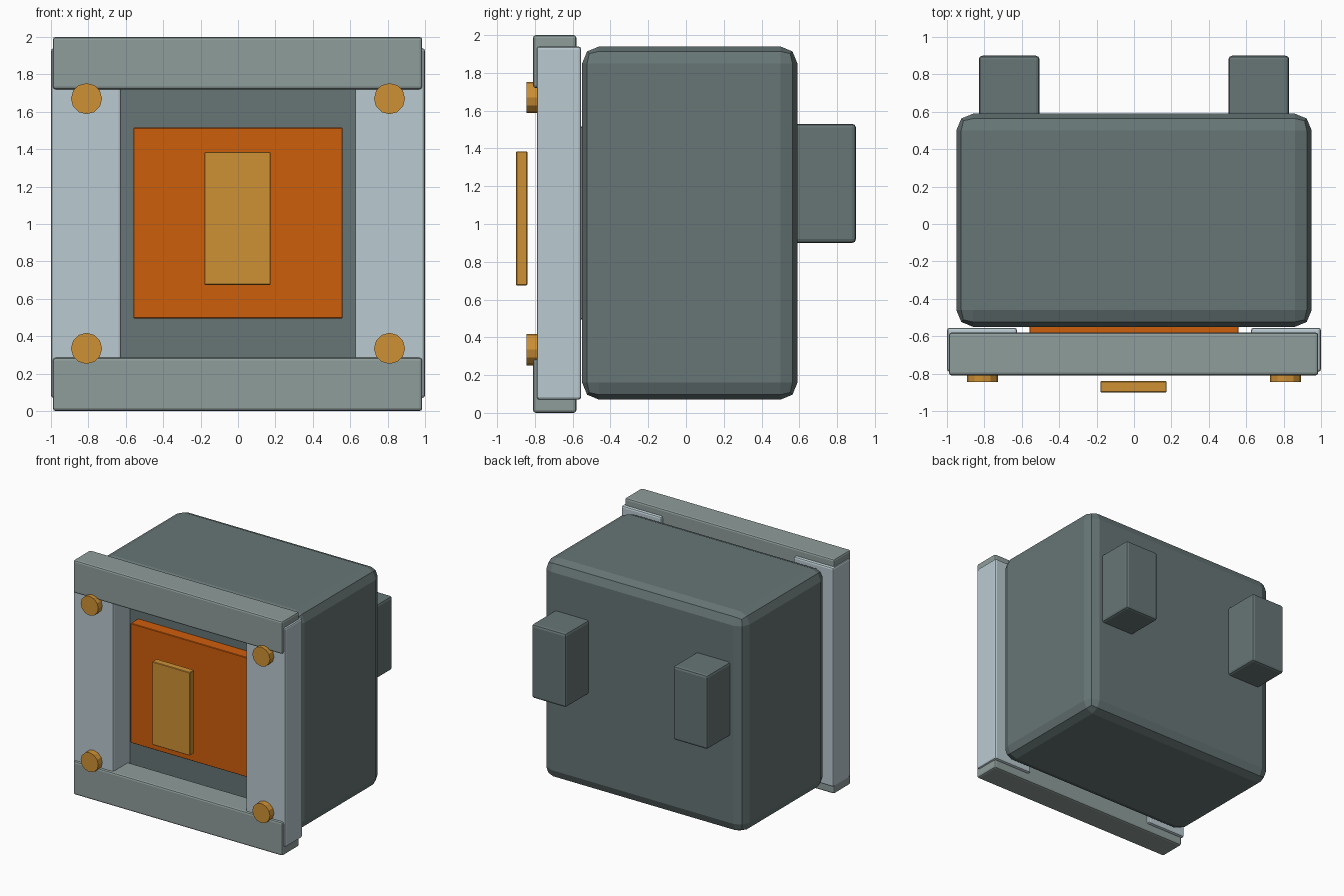
import bpy, math

if "Cube" in bpy.data.objects:
    bpy.data.objects.remove(bpy.data.objects["Cube"])


def colour(name, r, g, b):
    m = bpy.data.materials.new(name)
    lin = [((c / 255 + 0.055) / 1.055) ** 2.4 for c in (r, g, b)]
    m.diffuse_color = (*lin, 1)
    m.use_nodes = True
    m.node_tree.nodes["Principled BSDF"].inputs["Base Color"].default_value = m.diffuse_color
    return m


DARK = colour("dark grey", 103, 117, 117)
MID = colour("mid grey", 143, 157, 154)
PALE = colour("pale blue grey", 186, 202, 208)
ORANGE = colour("orange", 206, 94, 12)
GOLD = colour("gold", 206, 145, 53)


def finish(name, mat, bevel, segments=1):
    o = bpy.context.object
    o.name = name
    o.data.materials.append(mat)
    bpy.ops.object.transform_apply(location=False, rotation=True, scale=True)
    if bevel:
        b = o.modifiers.new("bevel", 'BEVEL')
        b.width = bevel
        b.segments = segments
        b.limit_method = 'ANGLE'
    return o


def box(name, x, y, z, mat, bevel=0.015, segments=2):
    """Bevelled box from its (min, max) range on each axis."""
    ranges = (x, y, z)
    bpy.ops.mesh.primitive_cube_add(size=1, location=[(a + b) / 2 for a, b in ranges])
    bpy.context.object.scale = [b - a for a, b in ranges]
    return finish(name, mat, bevel, segments)


# Main casing
box("casing", (-0.95, 0.95), (-0.55, 0.59), (0.07, 1.94), DARK, 0.09, 2)

# Front panel and its raised plate
box("front_panel", (-0.56, 0.56), (-0.65, -0.54), (0.495, 1.515), ORANGE, 0.004, 1)
box("centre_plate", (-0.18, 0.175), (-0.90, -0.84), (0.675, 1.385), GOLD, 0.004, 1)

# Horizontal frame bars
box("lower_bar", (-0.99, 0.985), (-0.81, -0.58), (0.0, 0.285), MID)
box("upper_bar", (-0.99, 0.985), (-0.81, -0.58), (1.72, 2.0), MID)

for side, s in (("left", -1), ("right", 1)):
    # Frame posts
    box(side + "_post", sorted((s * 0.625, s * 1.0)), (-0.79, -0.555), (0.07, 1.94), PALE)
    # Rear mounting lugs
    box(side + "_rear_lug", sorted((s * 0.505, s * 0.83)), (0.55, 0.90), (0.90, 1.53), DARK, 0.02)
    # Corner bolts
    for level, z in (("lower", 0.335), ("upper", 1.67)):
        bpy.ops.mesh.primitive_cylinder_add(
            vertices=12, radius=0.083, depth=0.07,
            location=(s * 0.81, -0.81, z), rotation=(math.pi / 2, 0, 0))
        finish(f"{side}_{level}_bolt", GOLD, 0)
